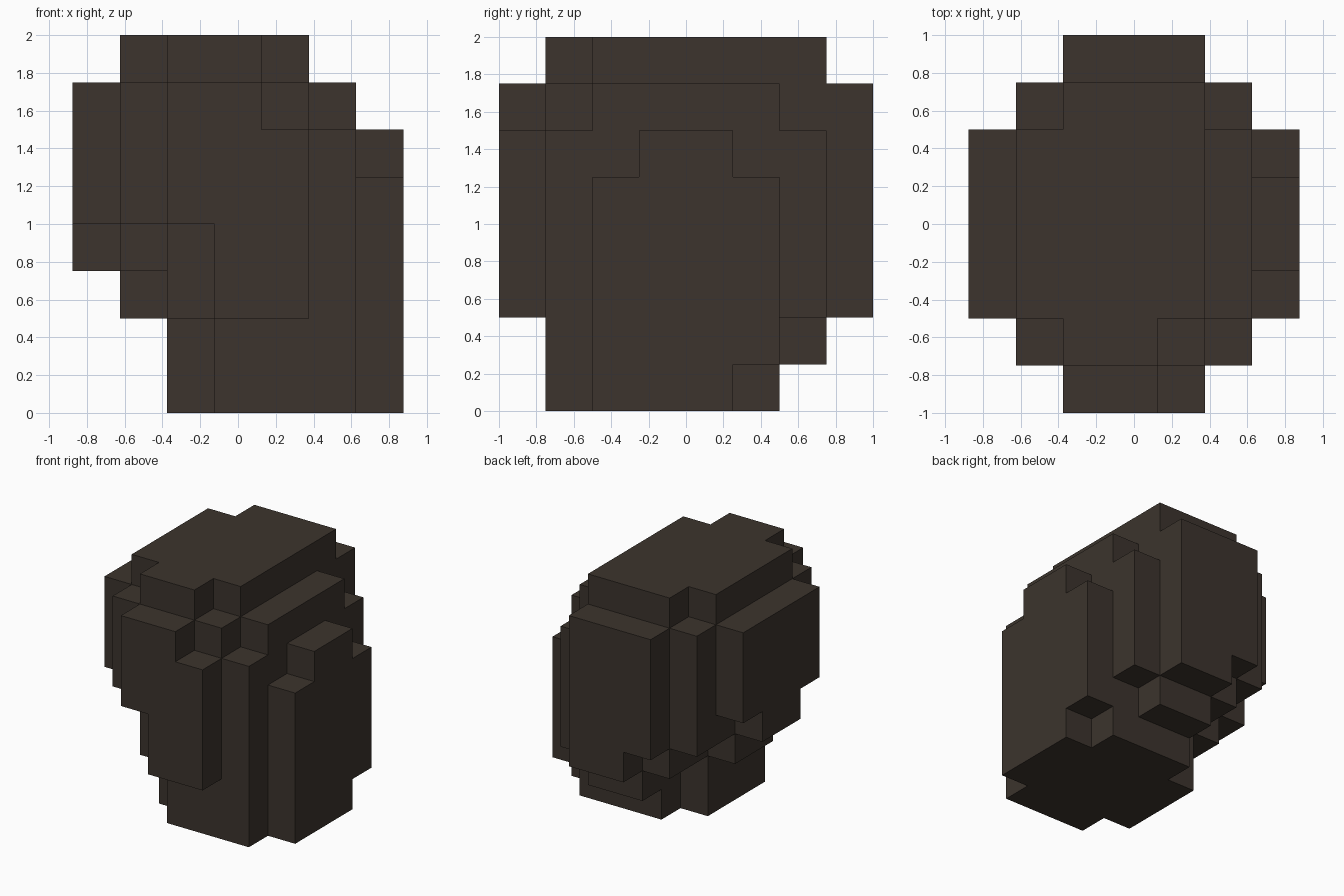
import bpy, bmesh, math
from mathutils import Vector

cube = bpy.data.objects.get("Cube")
if cube:
    bpy.data.objects.remove(cube, do_unlink=True)

CELL = 0.25

# Top and underside level of each column, in cells; rows run front to back
TOP = ["..776..", ".78876.", "7888875", "7888876",
       "7888876", "7888875", ".78886.", "..777.."]
BASE = ["..422..", ".42000.", "4300000", "3200000",
        "3200000", "4320001", ".32112.", "..322.."]

# One flat colour
stone = bpy.data.materials.new("dark_brown_stone")
stone.use_nodes = True
colour = (0.0452, 0.0343, 0.0262, 1.0)
stone.diffuse_color = colour
bsdf = next(n for n in stone.node_tree.nodes if n.type == 'BSDF_PRINCIPLED')
bsdf.inputs["Base Color"].default_value = colour
bsdf.inputs["Roughness"].default_value = 0.9

# Filled cells of the boulder
cells = {(x, y, z)
         for y, (tops, bases) in enumerate(zip(TOP, BASE))
         for x, (t, b) in enumerate(zip(tops, bases)) if t != "."
         for z in range(int(b), int(t))}

bm = bmesh.new()
corners = {}


def corner(p):
    """Shared vertex at a grid corner, centred in x and y."""
    key = tuple(p)
    if key not in corners:
        corners[key] = bm.verts.new(
            ((key[0] - 3.5) * CELL, (key[1] - 4) * CELL, key[2] * CELL))
    return corners[key]


# Skin only the exposed cell sides, wound outwards
for cell in sorted(cells):
    for axis in range(3):
        for side in (0, 1):
            step = [0, 0, 0]
            step[axis] = 2 * side - 1
            if tuple(c + s for c, s in zip(cell, step)) in cells:
                continue
            u, v = (axis + 1) % 3, (axis + 2) % 3
            loop = []
            for du, dv in ((0, 0), (1, 0), (1, 1), (0, 1)):
                p = list(cell)
                p[axis] += side
                p[u] += du
                p[v] += dv
                loop.append(corner(p))
            bm.faces.new(loop if side else loop[::-1])

# Merge flush cell sides into whole flat faces
bmesh.ops.dissolve_limit(bm, angle_limit=math.radians(1),
                         verts=bm.verts[:], edges=bm.edges[:])

mesh = bpy.data.meshes.new("boulder")
bm.to_mesh(mesh)
bm.free()
mesh.materials.append(stone)
boulder = bpy.data.objects.new("boulder", mesh)
bpy.context.scene.collection.objects.link(boulder)
